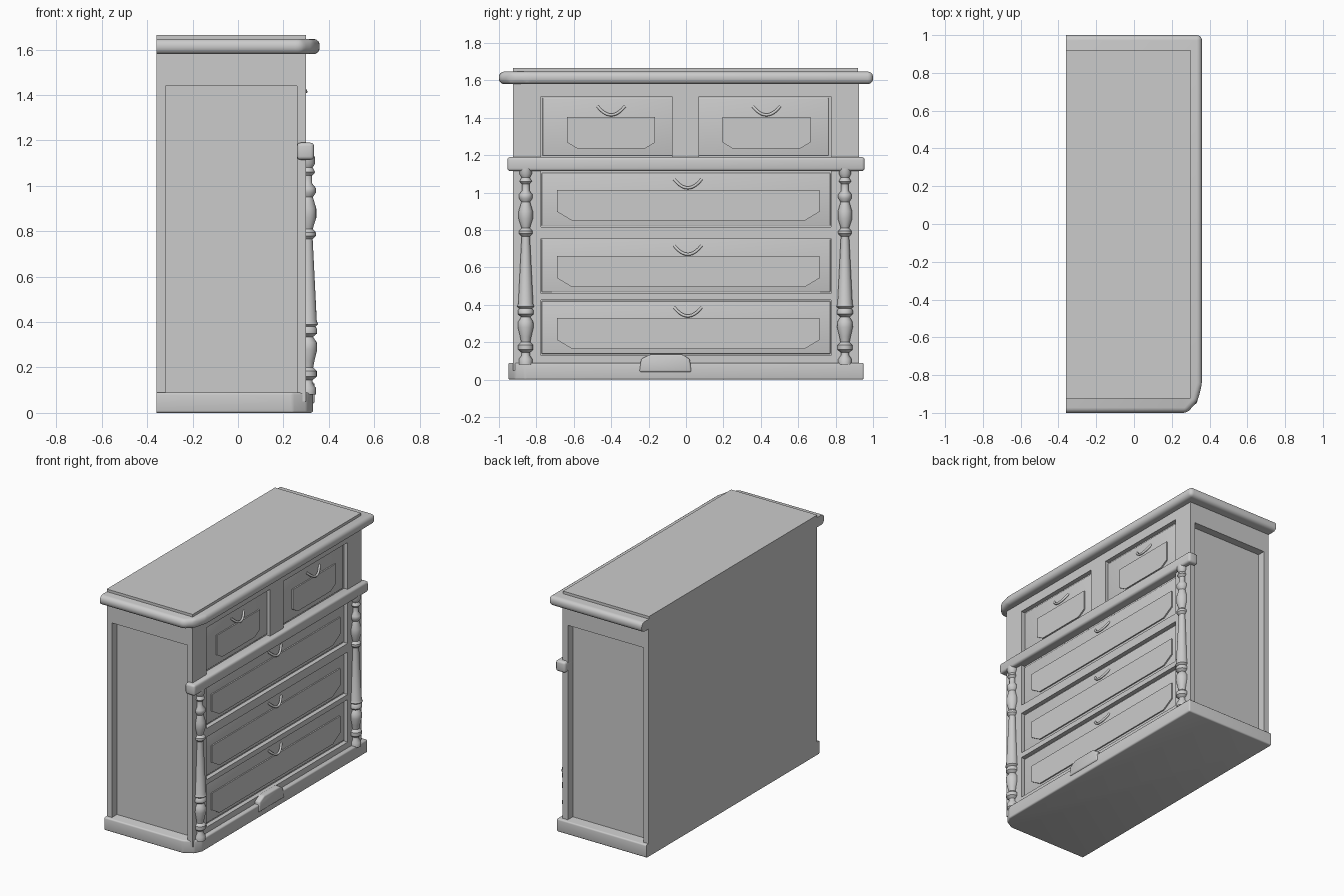
import bpy, bmesh, math

cube = bpy.data.objects.get("Cube")
if cube:
    bpy.data.objects.remove(cube)

grey = bpy.data.materials.new("plain_grey")
grey.use_nodes = True
colour = (0.6, 0.6, 0.6, 1)
grey.diffuse_color = colour
grey.node_tree.nodes["Principled BSDF"].inputs["Base Color"].default_value = colour

BACK, FRONT, FACE = -0.36, 0.30, 0.27   # back plane, frame front, drawer face
SIDE = 0.925                            # outer half width of the frame


def finish(name, bm, smooth=False):
    bmesh.ops.recalc_face_normals(bm, faces=bm.faces[:])
    mesh = bpy.data.meshes.new(name)
    bm.to_mesh(mesh)
    bm.free()
    ob = bpy.data.objects.new(name, mesh)
    bpy.context.collection.objects.link(ob)
    mesh.materials.append(grey)
    if smooth:
        bpy.ops.object.select_all(action='DESELECT')
        ob.select_set(True)
        bpy.context.view_layer.objects.active = ob
        bpy.ops.object.shade_smooth_by_angle(angle=math.radians(40))
    return ob


def prism(name, outline, axis, low, high, bevel=0, segments=3):
    """Extrude an outline along z ('z') or x ('x'); round all but the back edges."""
    bm = bmesh.new()
    place = (lambda a, b: (a, b, low)) if axis == 'z' else (lambda a, b: (low, a, b))
    face = bm.faces.new([bm.verts.new(place(a, b)) for a, b in outline])
    moved = bmesh.ops.extrude_face_region(bm, geom=[face])["geom"]
    step = (0, 0, high - low) if axis == 'z' else (high - low, 0, 0)
    bmesh.ops.translate(bm, vec=step, verts=[v for v in moved if isinstance(v, bmesh.types.BMVert)])
    bmesh.ops.recalc_face_normals(bm, faces=bm.faces[:])
    if bevel:
        edges = [e for e in bm.edges if any(v.co.x > BACK + 0.001 for v in e.verts)]
        bmesh.ops.bevel(bm, geom=edges, offset=bevel, segments=segments,
                        profile=0.5, affect='EDGES', clamp_overlap=True)
    return finish(name, bm, bool(bevel))


def box(name, x, y, z, bevel=0):
    outline = [(x[0], y[0]), (x[1], y[0]), (x[1], y[1]), (x[0], y[1])]
    return prism(name, outline, 'z', z[0], z[1], bevel)


def clipped_plan(front, half, cut_x, cut_y):
    """Plan with one clipped front corner."""
    return [(BACK, -half), (front - cut_x, -half), (front - cut_x * 0.3, -half + cut_y * 0.4),
            (front, -half + cut_y), (front, half), (BACK, half)]


# Carcass, and the framing of both ends
box("carcass", (BACK, FACE), (-0.87, 0.87), (0.05, 1.6))
for label, s in (("right", -1), ("left", 1)):
    def span(a, b):
        return tuple(sorted((s * a, s * b)))
    box(label + "_back_stile", (BACK, -0.32), span(0.86, SIDE), (0.05, 1.45))
    box(label + "_top_rail", (BACK, 0.26), span(0.86, SIDE), (1.44, 1.6))
    box(label + "_front_post", (0.26, FRONT), span(0.775, SIDE), (0.05, 1.6))

# Front rails and the divider between the top drawers
for i, z in enumerate([(0.05, 0.13), (0.425, 0.46), (0.755, 0.815), (1.515, 1.6)]):
    box(f"front_rail_{i + 1}", (0.26, FRONT), (-0.78, 0.78), z)
box("drawer_divider", (0.26, FRONT), (-0.075, 0.07), (1.15, 1.55))

# Mouldings: plinth, waist, top slab and top plate
prism("plinth", clipped_plan(0.33, 0.95, 0.09, 0.09), 'z', 0, 0.09, 0.01)
prism("plinth_ornament", [(-0.25, 0.04), (0.03, 0.04), (0.02, 0.11), (-0.02, 0.135),
                          (-0.19, 0.135), (-0.24, 0.11)], 'x', 0.29, 0.337, 0.01)
box("waist_moulding", (0.26, 0.335), (-0.955, 0.955), (1.115, 1.19), 0.015)
prism("top_slab", clipped_plan(0.36, 1.0, 0.08, 0.15), 'z', 1.58, 1.647, 0.028, 4)
box("top_plate", (BACK, FRONT), (-0.925, 0.92), (1.63, 1.665))


def drawer(name, y, z, panel_y, panel_z, clip, handle_y, handle_z):
    # Slightly raised front with a clipped panel
    box(name + "_front", (0.25, FACE + 0.006), (y[0] + 0.008, y[1] - 0.008),
        (z[0] + 0.008, z[1] - 0.008), 0.004)
    (l, r), (b, t) = panel_y, panel_z
    prism(name + "_panel", [(l, t), (l, b + clip * 0.6), (l + clip, b), (r - clip, b),
                            (r, b + clip * 0.6), (r, t)], 'x', 0.26, FACE + 0.015)
    # Bowed pull
    curve = bpy.data.curves.new(name + "_handle", 'CURVE')
    curve.dimensions = '3D'
    curve.bevel_depth = 0.008
    curve.bevel_resolution = 2
    curve.use_fill_caps = True
    spline = curve.splines.new('POLY')
    count = 13
    spline.points.add(count - 1)
    for i, p in enumerate(spline.points):
        u = 2 * i / (count - 1) - 1
        bow = 1 - u * u
        p.co = (FACE + 0.004 + 0.024 * bow, handle_y + 0.072 * u, handle_z - 0.045 * bow, 1)
    spline.use_smooth = True
    curve.materials.append(grey)
    bpy.context.collection.objects.link(bpy.data.objects.new(name + "_handle", curve))


# Two small drawers above three wide ones
for label, c in (("right", -0.4), ("left", 0.43)):
    drawer(f"top_{label}_drawer", (c - 0.375, c + 0.34), (1.19, 1.515),
           (c - 0.235, c + 0.235), (1.235, 1.405), 0.055, c, 1.46)
for label, z in (("bottom", 0.13), ("middle", 0.46), ("upper", 0.815)):
    drawer(f"{label}_drawer", (-0.78, 0.78), (z, z + 0.298),
           (-0.69, 0.715), (z + 0.035, z + 0.2), 0.08, 0.01, z + 0.255)

# Turned columns, profile as (radius, height)
PROFILE = [(0.036, 0.08), (0.036, 0.11), (0.022, 0.13), (0.022, 0.145), (0.04, 0.16),
           (0.04, 0.185), (0.024, 0.2), (0.03, 0.23), (0.042, 0.28), (0.04, 0.31),
           (0.024, 0.335), (0.042, 0.35), (0.042, 0.37), (0.034, 0.38), (0.046, 0.39),
           (0.04, 0.405), (0.022, 0.765), (0.036, 0.78), (0.036, 0.795), (0.022, 0.81),
           (0.038, 0.86), (0.038, 0.9), (0.023, 0.95), (0.036, 0.97), (0.036, 0.99),
           (0.02, 1.01), (0.02, 1.045), (0.033, 1.06), (0.022, 1.08), (0.033, 1.1), (0.033, 1.13)]
for label, y in (("right", -0.857), ("left", 0.85)):
    bm = bmesh.new()
    verts = [bm.verts.new((0.307 + r, y, z)) for r, z in PROFILE]
    edges = [bm.edges.new(pair) for pair in zip(verts, verts[1:])]
    bmesh.ops.spin(bm, geom=verts + edges, cent=(0.307, y, 0), axis=(0, 0, 1),
                   angle=math.tau, steps=20, use_merge=False)
    bmesh.ops.remove_doubles(bm, verts=bm.verts[:], dist=0.0005)
    finish(label + "_column", bm, True)
